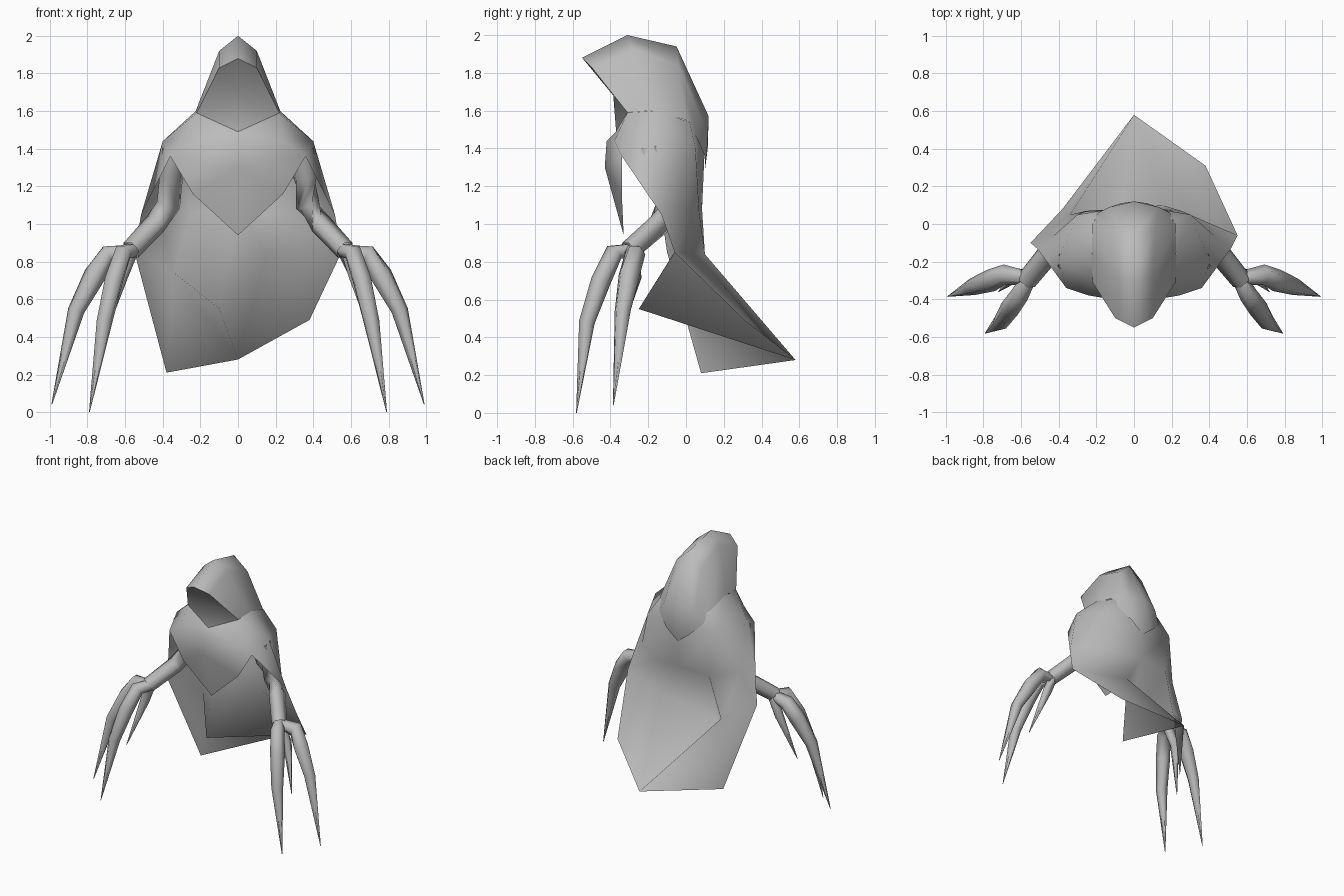
import bpy, bmesh, math
from mathutils import Vector

old = bpy.data.objects.get("Cube")
if old:
    bpy.data.objects.remove(old, do_unlink=True)

cloth = bpy.data.materials.new("plain grey")
cloth.use_nodes = True
GREY = (0.5, 0.5, 0.5, 1)
cloth.diffuse_color = GREY
cloth.node_tree.nodes["Principled BSDF"].inputs["Base Color"].default_value = GREY


def make(name, verts, faces, mirror=False, angle=80):
    """Mesh object with smooth shading, optionally mirrored across x."""
    mesh = bpy.data.meshes.new(name)
    mesh.from_pydata(verts, [], faces)
    bm = bmesh.new()
    bm.from_mesh(mesh)
    bmesh.ops.recalc_face_normals(bm, faces=bm.faces)
    bm.to_mesh(mesh)
    bm.free()
    mesh.materials.append(cloth)
    obj = bpy.data.objects.new(name, mesh)
    bpy.context.collection.objects.link(obj)
    bpy.ops.object.select_all(action='DESELECT')
    obj.select_set(True)
    bpy.context.view_layer.objects.active = obj
    if mirror:
        mod = obj.modifiers.new("Mirror", 'MIRROR')
        mod.use_clip = True
        bpy.ops.object.modifier_apply(modifier=mod.name)
    bpy.ops.object.shade_smooth_by_angle(angle=math.radians(angle))


def sheet(name, rows, **options):
    """Loft a cloth sheet through rows of equal length."""
    n = len(rows[0])
    faces = [(r * n + c, r * n + c + 1, (r + 1) * n + c + 1, (r + 1) * n + c)
             for r in range(len(rows) - 1) for c in range(n - 1)]
    make(name, [p for row in rows for p in row], faces, **options)


def tube(name, path, radii, side, sides=6):
    """Tapering limb along a path; side is +1 for left, -1 for right."""
    pts = [Vector((x * side, y, z)) for x, y, z in path]
    verts, faces = [], []
    for i, p in enumerate(pts):
        a, b = pts[max(i - 1, 0)], pts[min(i + 1, len(pts) - 1)]
        turn = (b - a).to_track_quat('Z', 'Y')
        for k in range(sides):
            t = math.tau * k / sides
            verts.append(p + turn @ Vector((math.cos(t), math.sin(t), 0)) * radii[i])
    for i in range(len(pts) - 1):
        for k in range(sides):
            j = (k + 1) % sides
            faces.append((i * sides + k, i * sides + j,
                          (i + 1) * sides + j, (i + 1) * sides + k))
    faces.append(tuple(reversed(range(sides))))
    make(name, verts, faces)


# Hood, from the peaked rim back to the hanging point
rim = [(0, -.55, 1.88), (.1, -.5, 1.83), (.22, -.31, 1.59)]
sheet("hood", [
    rim,
    [(0, -.31, 2), (.1, -.28, 1.92), (.225, -.18, 1.6)],
    [(0, -.05, 1.94), (.11, -.04, 1.84), (.22, 0, 1.55)],
    [(0, .12, 1.57), (.13, .09, 1.54), (.19, .06, 1.45)],
    [(0, .115, 1.4), (.07, .11, 1.37), (.1, .1, 1.36)],
    [(0, .1, 1.28), (0, .1, 1.28), (0, .1, 1.28)],
], mirror=True, angle=100)

# Shadowed cloth filling the hood opening
make("hood_lining", rim + [(0, -.37, 1.49), (0, -.385, 1.68)],
     [(0, 4, 1), (1, 4, 2), (2, 4, 3)], mirror=True, angle=100)

# Cloak: points on the centre line, points shared by both sides, uneven hem points
cloak = {
    "neck": (0, -.37, 1.49), "breast": (0, -.42, 1.44), "bust": (0, -.43, 1.3),
    "chest_tip": (0, -.33, .94), "nape": (0, .1, 1.42), "back": (0, .085, 1.08),
}
both_sides = {
    "collar": (.22, -.31, 1.59), "top": (.225, -.16, 1.6), "nape_side": (.21, .02, 1.54),
    "front": (.24, -.38, 1.44), "shoulder": (.4, -.19, 1.44), "blade": (.3, .05, 1.4),
    "armpit": (.36, -.34, 1.36), "chest_edge": (.24, -.34, 1.16),
    "edge": (.515, -.13, 1.05), "side": (.425, -.06, 1.09), "waist": (.25, .07, 1.06),
}
for key, (x, y, z) in both_sides.items():
    cloak[key + "_l"] = (x, y, z)
    cloak[key + "_r"] = (-x, y, z)
cloak.update({
    "hem_r": (-.55, -.1, .85), "low_r": (-.38, .08, .21), "tail": (0, .58, .28),
    "fold_back": (-.34, .05, .74), "fold_front": (-.1, -.25, .55),
    "mid": (.15, .1, .84), "low_l": (.38, .31, .49), "hem_l": (.55, -.06, .85),
})
half_panels = [
    "neck collar* front* breast", "collar* top* shoulder* front*",
    "top* nape_side* blade* shoulder*", "nape_side* nape blade*",
    "front* shoulder* armpit*", "breast front* armpit* bust",
    "bust armpit* chest_edge* chest_tip",
    "armpit* shoulder* edge*", "shoulder* side* edge*", "shoulder* blade* side*",
    "blade* waist* side*", "blade* nape back waist*", "edge* side* hem*",
]
panels = [p.replace("*", s) for p in half_panels for s in ("_l", "_r")] + [
    # right flap, and the pleat folded in beside it
    "side_r waist_r fold_back hem_r", "hem_r fold_back low_r", "low_r fold_back tail",
    "fold_back fold_front tail", "waist_r fold_front fold_back",
    # back and left skirt
    "waist_r back fold_front", "back mid fold_front", "mid tail fold_front",
    "back waist_l mid", "mid low_l tail", "waist_l hem_l mid", "hem_l low_l mid",
    "waist_l side_l hem_l",
]
keys = list(cloak)
make("cloak", list(cloak.values()),
     [tuple(keys.index(k) for k in p.split()) for p in panels], angle=180)

# Arms and three claws on each hand
for side, tag in ((1, "left"), (-1, "right")):
    tube(tag + "_arm", [(.34, -.2, 1.4), (.355, -.17, 1.25), (.37, -.1, 1.1),
                        (.44, -.14, 1), (.57, -.3, .86)],
         [.07, .065, .065, .06, .055], side)
    tube(tag + "_outer_claw", [(.55, -.29, .86), (.69, -.27, .84), (.76, -.3, .73),
                               (.86, -.335, .54), (.99, -.385, .04)],
         [.035, .055, .06, .045, .002], side)
    tube(tag + "_front_claw", [(.56, -.29, .86), (.61, -.38, .85), (.66, -.45, .7),
                               (.71, -.525, .48), (.79, -.58, 0)],
         [.04, .05, .053, .043, .002], side)
    tube(tag + "_thumb_claw", [(.56, -.28, .87), (.62, -.27, .72), (.72, -.36, .37)],
         [.04, .035, .002], side, 5)
